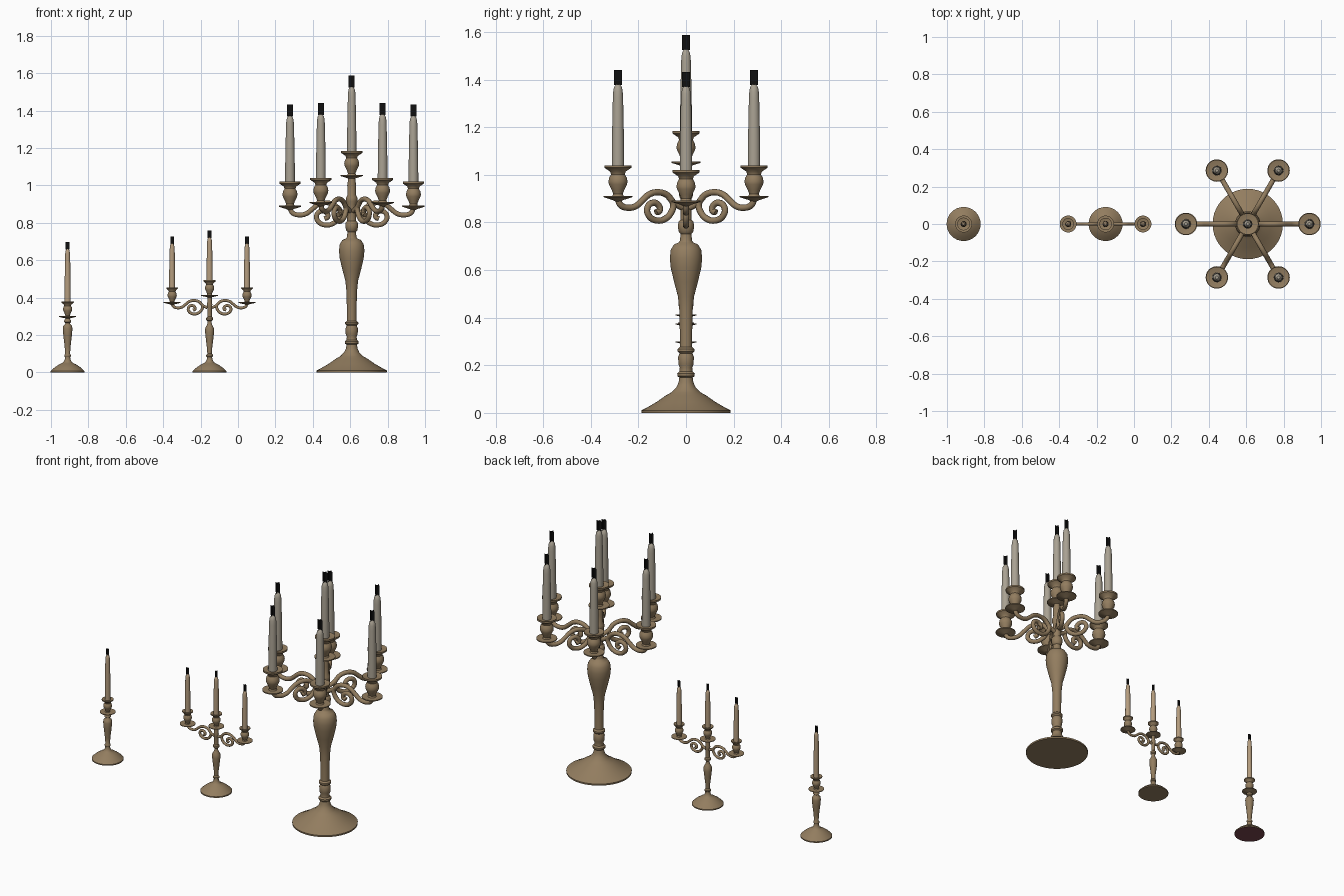
import bpy, bmesh, math
from mathutils import Vector

if "Cube" in bpy.data.objects:
    bpy.data.objects.remove(bpy.data.objects["Cube"])


def material(name, rgb):
    m = bpy.data.materials.new(name)
    m.diffuse_color = (*rgb, 1)
    m.use_nodes = True
    m.node_tree.nodes["Principled BSDF"].inputs["Base Color"].default_value = m.diffuse_color
    return m


BRASS = material("aged brass", (0.29, 0.205, 0.115))
GREY_WAX = material("grey wax", (0.40, 0.36, 0.29))
TAN_WAX = material("tan wax", (0.46, 0.335, 0.21))
BLACK = material("black wick", (0.005, 0.005, 0.005))
FELT = material("dark red felt", (0.19, 0.06, 0.075))


def place(name, mesh, loc, rot=0.0):
    o = bpy.data.objects.new(name, mesh)
    bpy.context.collection.objects.link(o)
    o.location = loc
    o.rotation_euler = (0, 0, rot)
    return o


def smooth(o):
    bpy.ops.object.select_all(action='DESELECT')
    o.select_set(True)
    bpy.context.view_layer.objects.active = o
    bpy.ops.object.shade_smooth_by_angle(angle=math.radians(40))


def lathe(name, profile, loc, mat, n=32):
    """Revolve (radius, height) points about z, closed with caps."""
    bm = bmesh.new()
    rings = []
    for r, z in profile:
        rings.append([bm.verts.new((r * math.cos(2 * math.pi * i / n),
                                    r * math.sin(2 * math.pi * i / n), z)) for i in range(n)])
    for a, b in zip(rings, rings[1:]):
        for i in range(n):
            j = (i + 1) % n
            bm.faces.new((a[i], a[j], b[j], b[i]))
    bm.faces.new(rings[0][::-1])
    bm.faces.new(rings[-1])
    me = bpy.data.meshes.new(name)
    bm.to_mesh(me)
    bm.free()
    me.materials.append(mat)
    o = place(name, me, loc)
    smooth(o)
    return o


def tube_mesh(name, paths, radius):
    """Round tubes swept along smooth paths in the xz plane."""
    cu = bpy.data.curves.new(name, 'CURVE')
    cu.dimensions = '3D'
    cu.bevel_depth = radius
    cu.bevel_resolution = 3
    cu.use_fill_caps = True
    cu.resolution_u = 5
    for path in paths:
        sp = cu.splines.new('BEZIER')
        sp.bezier_points.add(len(path) - 1)
        for bp, (x, z) in zip(sp.bezier_points, path):
            bp.co = (x, 0, z)
            bp.handle_left_type = bp.handle_right_type = 'AUTO'
    tmp = place(name + "_path", cu, (0, 0, 0))
    bpy.context.view_layer.update()
    dg = bpy.context.evaluated_depsgraph_get()
    me = bpy.data.meshes.new_from_object(tmp.evaluated_get(dg))
    bpy.data.objects.remove(tmp)
    me.materials.clear()
    me.materials.append(BRASS)
    return me


def holder(name, loc, s, dish, rim):
    """Drip dish, bulbous cup and flared rim; dish edge sits at loc."""
    k = [(.010, -.020), (.022, -.014), (dish / s, -.002), (dish / s, .004), (.024, .003),
         (.020, .012), (.027, .030), (.038, .052), (.040, .064), (.037, .080), (.029, .094),
         (.033, .106), (rim / s, .122), (rim / s, .132), (.030, .126)]
    lathe(name + "_cup", [(r * s, z * s) for r, z in k], loc, BRASS)


def candle(name, x, y, z0, z1, z2, r, w, wax):
    """Tapered candle topped with a crossed wick card."""
    h = z1 - z0
    lathe(name + "_candle", [(r, 0), (r * .98, h * .3), (r * .83, h * .84), (r * .76, h * .92),
                             (r * .62, h * .97), (r * .3, h)], (x, y, z0), wax, 24)
    bm = bmesh.new()
    for d in (Vector((w, 0, 0)), Vector((0, w, 0))):
        up = Vector((0, 0, z2 - z1))
        bm.faces.new([bm.verts.new(v) for v in (-d, d, d + up, up - d)])
    me = bpy.data.meshes.new(name + "_wick")
    bm.to_mesh(me)
    bm.free()
    me.materials.append(BLACK)
    place(name + "_wick", me, (x, y, z1 - .003))


# Scrolled arm, relative to the dish height, at the large size
ARM = [(.33, -.010), (.318, -.034), (.285, -.046), (.245, -.040), (.212, -.016), (.178, .010),
       (.135, .019), (.09, .006), (.06, -.025), (.02, -.045)]
SCROLL = [(.085, .002), (.062, -.030), (.072, -.066), (.10, -.092), (.14, -.100), (.178, -.082),
          (.188, -.050), (.165, -.026), (.135, -.034), (.128, -.058), (.146, -.066)]


def arm_mesh(name, s, radius):
    return tube_mesh(name, [[(x * s, z * s) for x, z in p] for p in (ARM, SCROLL)], radius)


def arm(name, mesh, loc, ang):
    smooth(place(name, mesh, loc, ang))


# --- Large six-armed candelabrum ---
X = .608
lathe("large_stem", [
    (.187, 0), (.188, .010), (.165, .022), (.125, .045), (.085, .073), (.062, .086), (.056, .092),
    (.040, .108), (.031, .128), (.028, .148), (.036, .154), (.037, .166), (.028, .174),
    (.026, .190), (.032, .205), (.033, .235), (.027, .250), (.035, .258), (.035, .268),
    (.026, .276), (.026, .34), (.028, .43), (.034, .49), (.050, .55), (.064, .61), (.068, .65),
    (.064, .685), (.050, .708), (.030, .716), (.025, .725), (.023, .752), (.030, .760),
    (.034, .780), (.032, .802), (.024, .810), (.024, .90), (.030, .915), (.030, .935),
    (.022, .95), (.024, 1.0), (.018, 1.04)], (X, 0, 0), BRASS, 40)
holder("large_centre", (X, 0, 1.052), 1, .060, .057)
candle("large_centre", X, 0, 1.17, 1.527, 1.59, .025, .016, GREY_WAX)
big_arm = arm_mesh("large_arm", 1, .0135)
for i in range(6):
    a = i * math.pi / 3
    x, y = X + .33 * math.cos(a), .33 * math.sin(a)
    d = .888 if i % 3 == 0 else .908
    n = f"large_{i + 1}"
    arm(n + "_arm", big_arm, (X, 0, d), a)
    holder(n, (x, y, d), 1, .060, .057)
    top = 1.372 if i % 3 == 0 else 1.38
    candle(n, x, y, d + .12, top, top + .063, .026, .016, GREY_WAX)

# --- Small two-armed candelabrum ---
X = -.152
FOOT = [(.091, 0), (.091, .007), (.070, .026), (.045, .043), (.030, .050), (.022, .056),
        (.015, .070), (.014, .082)]
lathe("small_stem", FOOT + [
    (.018, .086), (.018, .094), (.012, .100), (.014, .130), (.020, .18), (.024, .215),
    (.023, .237), (.015, .252), (.011, .262), (.011, .275), (.018, .281), (.018, .292),
    (.012, .298), (.012, .35), (.015, .362), (.012, .375), (.012, .402)], (X, 0, 0), BRASS)
holder("small_centre", (X, 0, .411), .62, .045, .033)
candle("small_centre", X, 0, .485, .722, .762, .0165, .010, TAN_WAX)
small_arm = arm_mesh("small_arm", .606, .008)
for n, side, a in (("small_right", 1, 0), ("small_left", -1, math.pi)):
    arm(n + "_arm", small_arm, (X, 0, .373), a)
    holder(n, (X + side * .2, 0, .373), .62, .045, .031)
    candle(n, X + side * .2, 0, .448, .688, .73, .0165, .010, TAN_WAX)

# --- Single candlestick ---
X = -.911
stick = lathe("single_stem", FOOT + [
    (.017, .086), (.017, .094), (.013, .100), (.016, .14), (.023, .20), (.026, .235),
    (.023, .250), (.014, .258), (.012, .264), (.019, .269), (.019, .277), (.012, .287)],
    (X, 0, 0), BRASS)
stick.data.materials.append(FELT)
for f in stick.data.polygons:        # felt under the base
    if f.normal.z < -.9 and f.center.z < .001:
        f.material_index = 1
holder("single", (X, 0, .298), .62, .045, .034)
candle("single", X, 0, .373, .66, .70, .0165, .010, TAN_WAX)
